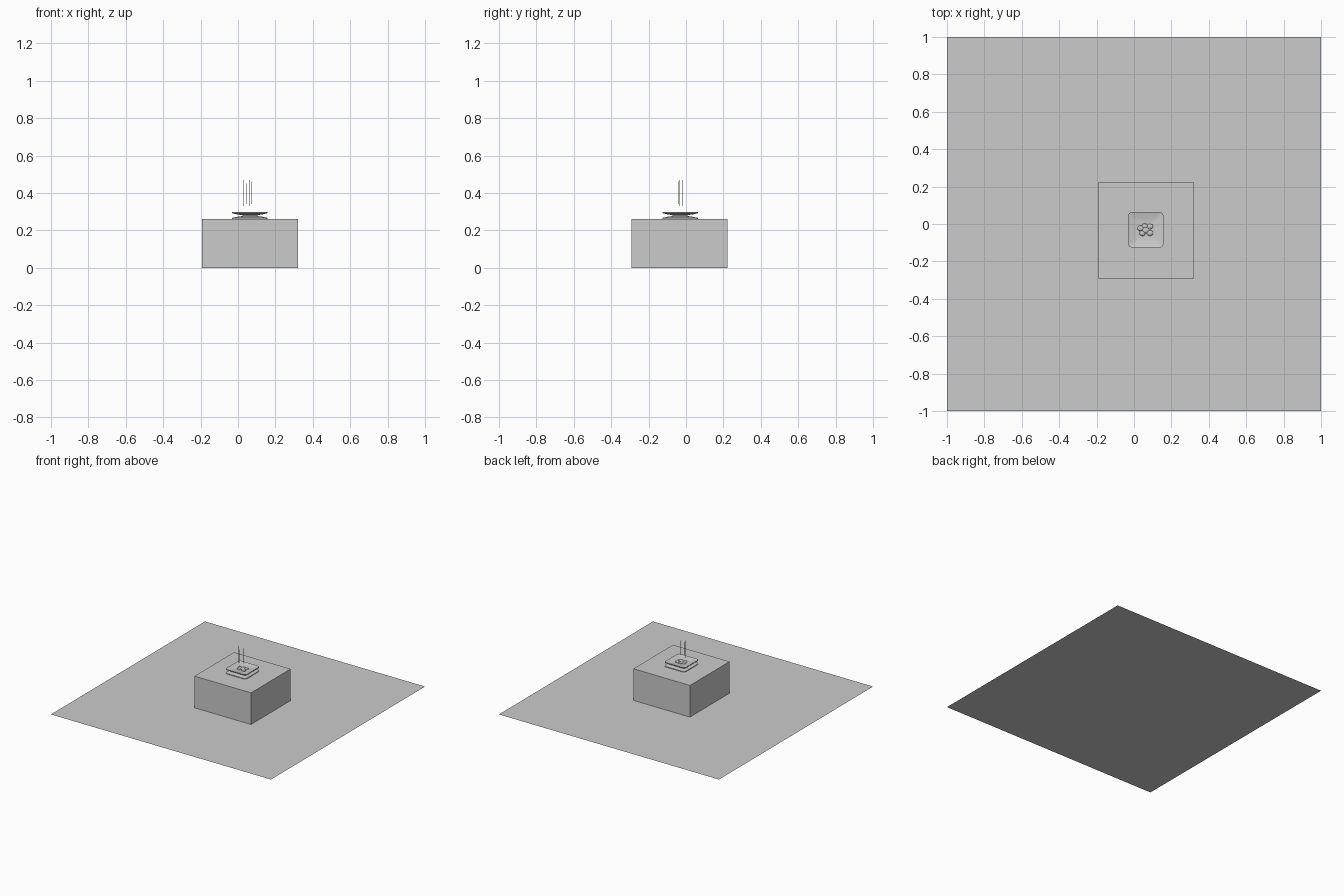
import bpy, bmesh, math

if "Cube" in bpy.data.objects:
    bpy.data.objects.remove(bpy.data.objects["Cube"])

CX, CY = 0.063, -0.031


def finish(name, bm, smooth=False):
    bmesh.ops.recalc_face_normals(bm, faces=bm.faces)
    me = bpy.data.meshes.new(name)
    bm.to_mesh(me)
    bm.free()
    ob = bpy.data.objects.new(name, me)
    bpy.context.collection.objects.link(ob)
    if smooth:
        bpy.ops.object.select_all(action='DESELECT')
        ob.select_set(True)
        bpy.context.view_layer.objects.active = ob
        bpy.ops.object.shade_smooth_by_angle()
    return ob


def rounded_square(half, radius, steps=6):
    pts = []
    for q, (sx, sy) in enumerate([(1, 1), (-1, 1), (-1, -1), (1, -1)]):
        for i in range(steps + 1):
            a = math.pi / 2 * (q + i / steps)
            pts.append((sx * (half - radius) + radius * math.cos(a),
                        sy * (half - radius) + radius * math.sin(a)))
    return pts


def dish(name, half, profile):
    """Closed shell of rounded square rings; profile holds (scale, z)."""
    bm = bmesh.new()
    outline = rounded_square(half, half * 0.2)
    rings = [[bm.verts.new((CX + x * s, CY + y * s, z)) for x, y in outline]
             for s, z in profile]
    n = len(outline)
    for a, b in zip(rings, rings[1:]):
        for i in range(n):
            bm.faces.new((a[i], a[(i + 1) % n], b[(i + 1) % n], b[i]))
    bm.faces.new(rings[0])
    bm.faces.new(rings[-1])
    return finish(name, bm, True)


# floor sheet
bm = bmesh.new()
bmesh.ops.create_grid(bm, x_segments=1, y_segments=1, size=1)
finish("floor_sheet", bm)

# square table block
bm = bmesh.new()
bmesh.ops.create_cube(bm, size=1)
bmesh.ops.scale(bm, vec=(0.514, 0.514, 0.26), verts=bm.verts)
bmesh.ops.translate(bm, vec=(0.065, -0.034, 0.13), verts=bm.verts)
finish("table_block", bm)

# arched base plate and concave top plate
dish("lower_plate", 0.094, [(0.45, 0.269), (0.7, 0.267), (1.0, 0.261),
                            (1.0, 0.267), (0.7, 0.273), (0.45, 0.276)])
dish("upper_plate", 0.094, [(0.45, 0.282), (0.7, 0.285), (1.0, 0.292),
                            (1.0, 0.298), (0.7, 0.291), (0.45, 0.288)])

# core joining the plates
dish("plate_core", 0.05, [(0.8, 0.27), (0.8, 0.286)])

# food lumps on the plate
lumps = [(-0.028, 0.008, 0.017), (-0.005, 0.02, 0.016), (0.022, 0.018, 0.017),
         (0.0, -0.002, 0.019), (0.022, -0.017, 0.018), (-0.018, -0.019, 0.016)]
for i, (x, y, r) in enumerate(lumps):
    bm = bmesh.new()
    bmesh.ops.create_uvsphere(bm, u_segments=16, v_segments=8, radius=r)
    bmesh.ops.scale(bm, vec=(1, 0.85, 0.45), verts=bm.verts)
    bmesh.ops.translate(bm, vec=(CX + x, CY + y, 0.289), verts=bm.verts)
    finish(f"food_lump_{i + 1}", bm, True)

# thin upright steam strands
strands = [(0.031, -0.033, 0.33, 0.47), (0.046, -0.048, 0.34, 0.45),
           (0.064, -0.019, 0.33, 0.47), (0.073, -0.038, 0.34, 0.46)]
for i, (x, y, z0, z1) in enumerate(strands):
    bm = bmesh.new()
    bmesh.ops.create_cone(bm, cap_ends=True, segments=8, radius1=0.0012,
                          radius2=0.0012, depth=z1 - z0)
    bmesh.ops.translate(bm, vec=(x, y, (z0 + z1) / 2), verts=bm.verts)
    finish(f"steam_strand_{i + 1}", bm, True)
